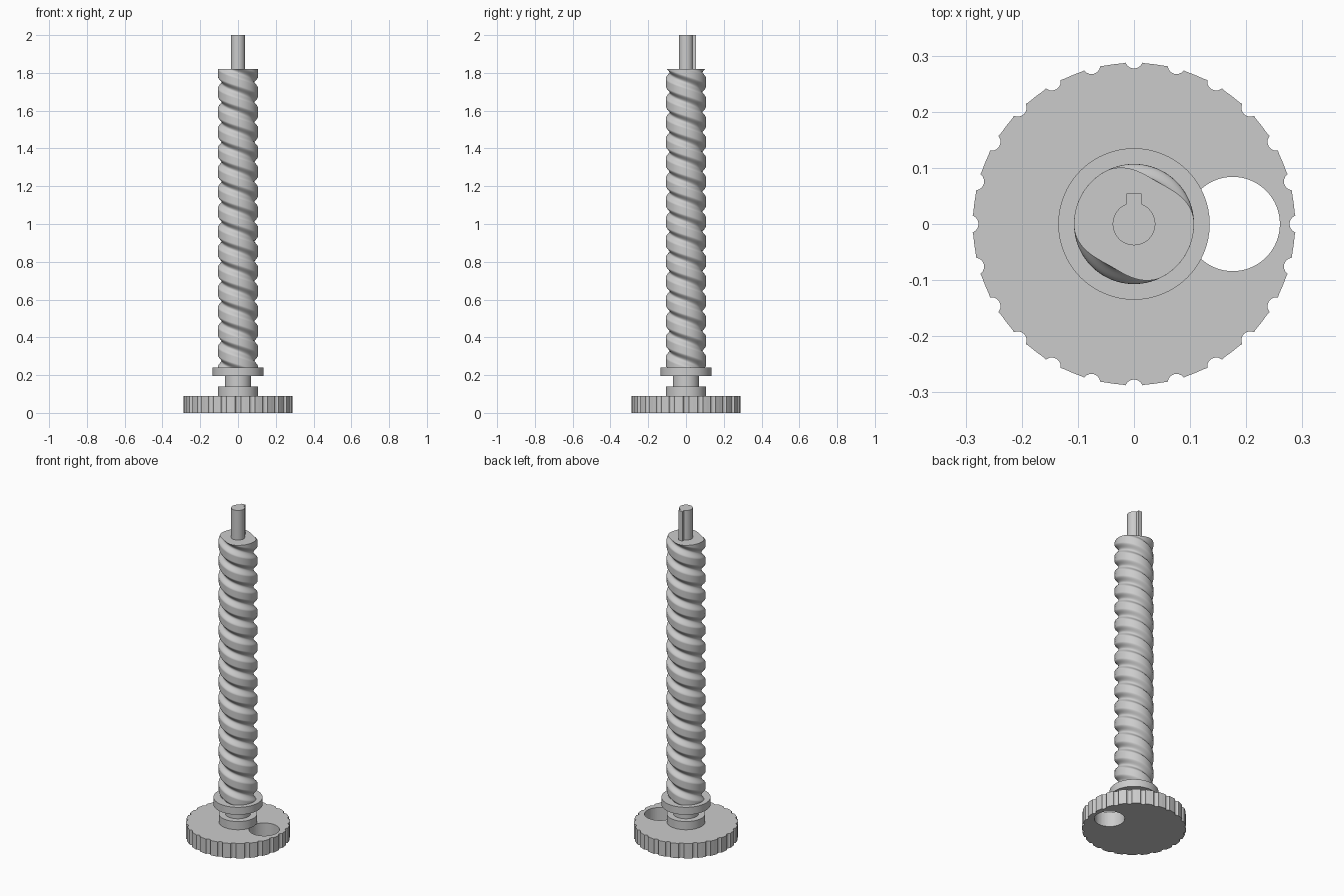
import bpy, bmesh
from math import sin, cos, pi, radians, tau

cube = bpy.data.objects.get("Cube")
if cube:
    bpy.data.objects.remove(cube)

# Material
steel = bpy.data.materials.new("grey metal")
steel.use_nodes = True
GREY = (0.6, 0.6, 0.6, 1)
steel.diffuse_color = GREY
steel.node_tree.nodes["Principled BSDF"].inputs["Base Color"].default_value = GREY


def polar(r, a):
    return r * cos(a), r * sin(a)


def arc(r, start, end, steps, cx=0, cy=0):
    points = []
    for i in range(steps + 1):
        x, y = polar(r, start + (end - start) * i / steps)
        points.append((cx + x, cy + y))
    return points


def prism(name, outline, z0, z1, slices=1, twist=0):
    """Extrude an outline upward; twist is the rotation of the base against the top."""
    bm = bmesh.new()
    rings = []
    for s in range(slices + 1):
        t = s / slices
        a = twist * (1 - t)
        rings.append([bm.verts.new((x * cos(a) - y * sin(a), x * sin(a) + y * cos(a),
                                    z0 + (z1 - z0) * t)) for x, y in outline])
    n = len(outline)
    for low, high in zip(rings, rings[1:]):
        for i in range(n):
            j = (i + 1) % n
            bm.faces.new((low[i], low[j], high[j], high[i]))
    bm.faces.new(rings[0][::-1])
    bm.faces.new(rings[-1])
    mesh = bpy.data.meshes.new(name)
    bm.to_mesh(mesh)
    bm.free()
    mesh.materials.append(steel)
    obj = bpy.data.objects.new(name, mesh)
    bpy.context.collection.objects.link(obj)
    return obj


def circle(r, sides=64, cx=0):
    return arc(r, 0, tau, sides, cx)[:-1]


def smooth(obj):
    bpy.ops.object.select_all(action="DESELECT")
    obj.select_set(True)
    bpy.context.view_layer.objects.active = obj
    bpy.ops.object.shade_smooth_by_angle(angle=radians(25))


# Grip wheel: rim broken by round finger notches
rim = []
notches = 24
for k in range(notches):
    a = tau * k / notches
    cx, cy = polar(0.293, a)
    rim += arc(0.016, a - radians(110), a - radians(250), 6, cx, cy)
    rim += arc(0.287, a + radians(4.2), a + radians(10.8), 2)
wheel = prism("grip_wheel", rim, 0, 0.09)

# Finger hole through the wheel
cutter = prism("hole_cutter", circle(0.084, 64, 0.176), -0.05, 0.15)
cutter.hide_render = True
cutter.hide_set(True)
hole = wheel.modifiers.new("finger_hole", "BOOLEAN")
hole.object = cutter
hole.solver = "EXACT"

# Collar, neck and flange
for name, r, z0, z1 in (("collar", 0.106, 0.09, 0.14), ("neck", 0.07, 0.14, 0.195),
                        ("flange", 0.135, 0.195, 0.24)):
    smooth(prism(name, circle(r), z0, z1))

# Two-start left-handed screw: section with two rounded grooves, twisted
section = []
sides = 96
for i in range(sides):
    a = tau * i / sides
    off = (a - radians(60) + pi / 2) % pi - pi / 2
    depth = cos(min(abs(off) / radians(59), 1) * pi / 2) ** 2
    section.append(polar(0.107 - 0.021 * depth, a))
smooth(prism("screw_thread", section, 0.24, 1.82, 300, 7.5 * tau))

# Keyed drive shaft at the top
half = 0.013
shaft = arc(0.038, pi / 2 + 0.35, pi / 2 - 0.35 + tau, 48)
shaft += [(half, 0.054), (-half, 0.054)]
smooth(prism("drive_shaft", shaft, 1.82, 2.0))
